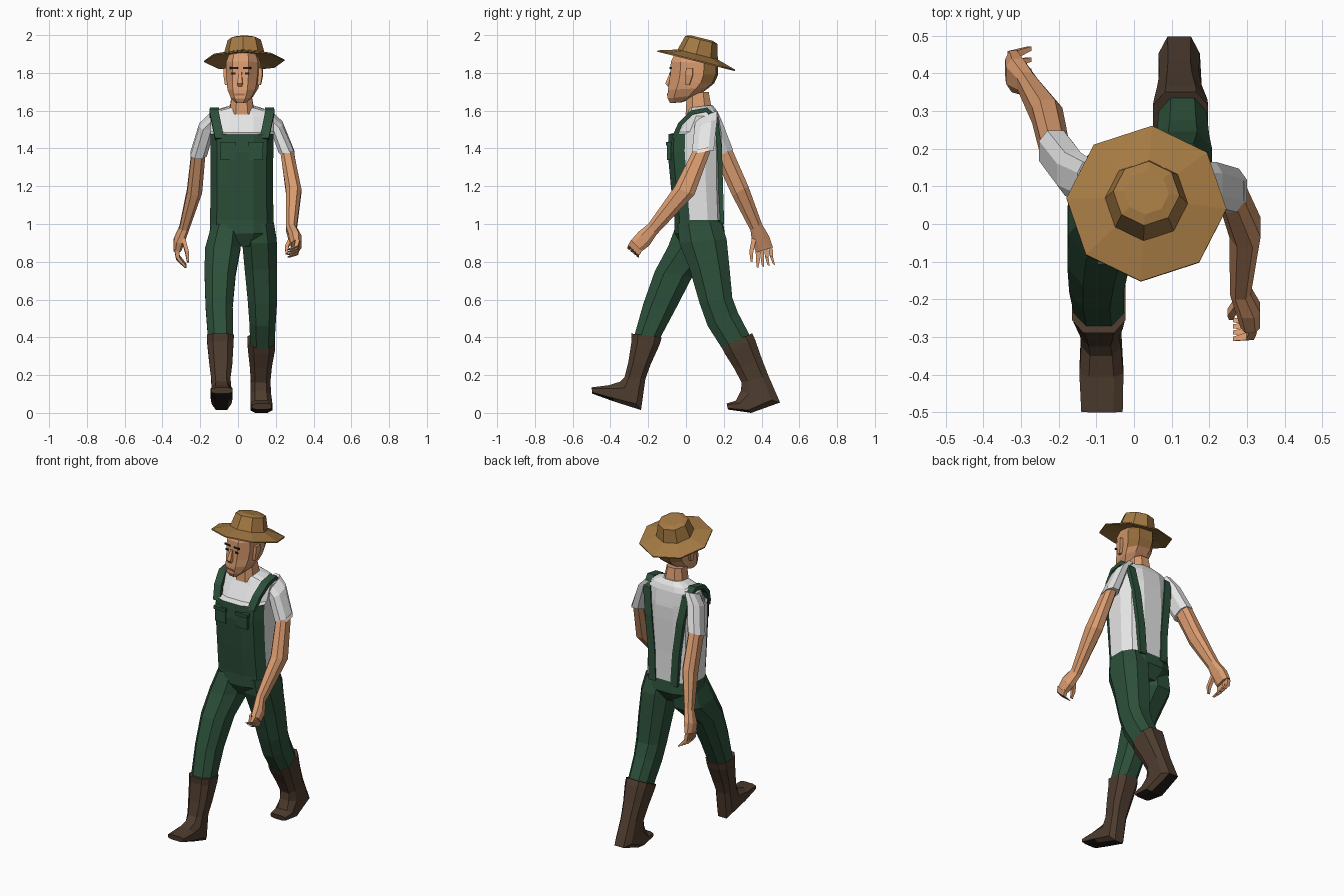
import bpy, bmesh, math
from mathutils import Matrix, Vector


def mat(name, r, g, b):
    m = bpy.data.materials.new(name)
    m.diffuse_color = (r, g, b, 1)
    return m


SKIN = mat("skin", .70, .33, .16)
STRAW = mat("straw", .37, .19, .055)
HAIR = mat("hair", .30, .15, .045)
GREEN = mat("green denim", .026, .08, .042)
WHITE = mat("white cotton", .78, .78, .78)
BOOT = mat("brown leather", .075, .045, .028)
SOLE = mat("dark sole", .018, .013, .011)
DARK = mat("dark brown", .02, .012, .01)
LIP = mat("lip", .42, .15, .085)


def loft(name, rings, mats, n=8, p=.8, rule=None, M=None):
    """Skin rings (x0, x1, front y, front z, back y, back z) into a closed tube."""
    bm = bmesh.new()
    c = math.cos(math.pi / n)
    loops = []
    for x0, x1, yf, zf, yb, zb in rings:
        loop = []
        for i in range(n):
            a = 2 * math.pi * (i + .5) / n
            u, v = (math.copysign(abs(k / c) ** p, k) for k in (math.cos(a), math.sin(a)))
            loop.append(bm.verts.new(((x0 + x1 + u * (x1 - x0)) / 2,
                                      (yf + yb + v * (yb - yf)) / 2,
                                      (zf + zb + v * (zb - zf)) / 2)))
        loops.append(loop)
    for A, B in zip(loops, loops[1:]):
        for i in range(n):
            j = (i + 1) % n
            bm.faces.new((A[i], A[j], B[j], B[i]))
    bm.faces.new(loops[0])
    bm.faces.new(loops[-1])
    bmesh.ops.recalc_face_normals(bm, faces=bm.faces)
    if rule:
        for f in bm.faces:
            f.material_index = rule(f.calc_center_median(), f.normal)
    me = bpy.data.meshes.new(name)
    bm.to_mesh(me)
    bm.free()
    if M:
        me.transform(M)
    for m in mats:
        me.materials.append(m)
    ob = bpy.data.objects.new(name, me)
    bpy.context.collection.objects.link(ob)
    return ob


def box(name, x, y, z, sx, sy, sz, m, M=None):
    r = (x - sx / 2, x + sx / 2, y - sy / 2)
    return loft(name, [r + (z + k * sz / 2, y + sy / 2, z + k * sz / 2) for k in (-1, 1)],
                [m], 4, 1, None, M)


def finger(name, pts, r=.011):
    loft(name, [(x - q, x + q, y - q, z + q / 2, y + q, z - q / 2)
                for (x, y, z), q in zip(pts, (r, r * .9, r * .5))], [SKIN], 4, 1)


# Torso: white shirt with green bib front and waist
def torso_rule(c, n):
    return 1 if c.z < 1.02 or (c.z < 1.475 and c.y < .03 and n.y < -.2) else 0


loft("torso", [(-.09, .12, -.02, .88, .16, .88), (-.15, .19, -.06, .95, .205, .95),
               (-.148, .188, -.06, 1.02, .195, 1.02), (-.145, .185, -.08, 1.2, .19, 1.2),
               (-.145, .187, -.097, 1.38, .19, 1.4), (-.145, .187, -.092, 1.475, .188, 1.48),
               (-.145, .187, -.055, 1.485, .185, 1.5), (-.145, .187, -.0, 1.57, .172, 1.575),
               (-.12, .16, .015, 1.6, .16, 1.605), (-.05, .09, .015, 1.615, .14, 1.63)],
     [WHITE, GREEN], 12, .75, torso_rule)

# Shoulder straps and bib pockets, mirrored about the torso centre
strap = [(.118, -.066, 1.45), (.135, -.03, 1.53), (.148, .03, 1.59), (.146, .11, 1.605),
         (.135, .158, 1.56), (.11, .178, 1.4), (.085, .184, 1.2), (.075, .19, 1.0)]
for side, s in (("left", 1), ("right", -1)):
    rings = []
    for i, (x, y, z) in enumerate(strap):
        a, b = strap[max(i - 1, 0)], strap[min(i + 1, len(strap) - 1)]
        d = Vector((b[1] - a[1], b[2] - a[2])).normalized() * .012
        cx = .021 + s * x
        rings.append((cx - .024, cx + .024, y - d.y, z + d.x, y + d.y, z - d.x))
    loft(side + "_strap", rings, [GREEN], 4, 1)
    box(side + "_bib_pocket_flap", .021 + s * .075, -.092, 1.425, .085, .03, .02, GREEN)
    box(side + "_bib_pocket", .021 + s * .075, -.09, 1.38, .075, .02, .08, GREEN)

# Legs: one striding forward, one trailing
loft("forward_leg", [(-.14, .02, -.05, 1.0, .18, .98), (-.175, .012, -.095, .88, .17, .85),
                     (-.177, -.012, -.165, .75, .033, .72), (-.172, -.028, -.225, .58, -.055, .55),
                     (-.16, -.026, -.272, .415, -.135, .40)], [GREEN])
loft("trailing_leg", [(.02, .19, -.045, 1.0, .185, 1.01), (.022, .205, -.035, .9, .215, .92),
                      (.035, .207, .02, .76, .23, .77), (.052, .207, .072, .58, .245, .61),
                      (.06, .2, .115, .46, .275, .53), (.065, .193, .192, .34, .335, .415)], [GREEN])


# Tall boots with dark soles
def sole_rule(down):
    return lambda c, n: 1 if c.z < .12 and n.dot(Vector(down)) > .85 else 0


loft("forward_boot", [(-.165, -.022, -.29, .42, -.128, .40), (-.163, -.024, -.288, .38, -.14, .36),
                      (-.152, -.03, -.305, .27, -.188, .255), (-.142, -.04, -.325, .19, -.215, .18),
                      (-.14, -.035, -.35, .165, -.238, .015), (-.145, -.028, -.405, .147, -.38, .06),
                      (-.14, -.03, -.5, .135, -.497, .102)],
     [BOOT, SOLE], 8, .65, sole_rule((0, -.3, -.95)))
loft("trailing_boot", [(.05, .197, .19, .345, .35, .422), (.053, .195, .208, .31, .365, .39),
                       (.062, .18, .255, .235, .4, .29), (.068, .172, .295, .16, .435, .2),
                       (.065, .175, .29, .115, .498, .055), (.065, .182, .265, .065, .345, .0),
                       (.075, .178, .215, .05, .222, .018)],
     [BOOT, SOLE], 8, .65, sole_rule((0, .2, -.98)))

# Sleeves, arms and hands
loft("forward_sleeve", [(.13, .19, .05, 1.55, .165, 1.6), (.165, .235, .045, 1.51, .165, 1.555),
                        (.215, .3, .03, 1.37, .147, 1.39)], [WHITE])
loft("forward_arm", [(.222, .292, .038, 1.39, .138, 1.41), (.253, .336, -.062, 1.195, .045, 1.155),
                     (.255, .31, -.2, 1.0, -.155, .945), (.27, .335, -.25, .96, -.195, .885),
                     (.283, .335, -.29, .915, -.235, .855)], [SKIN])
loft("backward_sleeve", [(-.15, -.09, .05, 1.55, .165, 1.6), (-.205, -.12, .075, 1.5, .19, 1.545),
                         (-.252, -.165, .14, 1.345, .248, 1.395)], [WHITE])
loft("backward_arm", [(-.246, -.172, .148, 1.36, .24, 1.405), (-.27, -.19, .245, 1.15, .33, 1.2),
                      (-.31, -.257, .342, .965, .402, 1.0), (-.34, -.28, .35, .9, .44, .935),
                      (-.342, -.3, .37, .85, .46, .875)], [SKIN])
for i in range(4):
    t = i / 3
    y, z = -.28 + .04 * t, .91 - .04 * t
    finger("forward_finger", [(.315, y, z), (.308, y - .018, z - .03), (.268, y - .025 + .01 * t, z - .045)])
    y, z = .378 + .07 * t, .86 + .015 * t
    finger("backward_finger", [(-.325, y, z), (-.318, y + .003, z - .045), (-.277, y + .018 * t, z - .09)])
finger("forward_thumb", [(.28, -.205, .92), (.258, -.235, .88), (.258, -.25, .84)])
finger("backward_thumb", [(-.29, .36, .92), (-.27, .345, .85), (-.265, .347, .80)])

# Neck and head, turned slightly to the side
loft("neck", [(-.045, .085, -.002, 1.58, .135, 1.615), (-.032, .07, .005, 1.69, .12, 1.7)], [SKIN])
TURN = Matrix.Translation((.03, .045, 0)) @ Matrix.Rotation(math.radians(-8), 4, 'Z') \
    @ Matrix.Translation((0, -.045, 0))
loft("head", [(-.028, .028, -.083, 1.64, -.02, 1.645), (-.055, .055, -.095, 1.665, .06, 1.68),
              (-.075, .075, -.092, 1.71, .115, 1.72), (-.08, .08, -.084, 1.755, .145, 1.745),
              (-.084, .084, -.079, 1.8, .165, 1.79), (-.085, .085, -.075, 1.86, .165, 1.85),
              (-.07, .07, -.05, 1.91, .14, 1.88)], [SKIN, HAIR], 8, .75,
     lambda c, n: 1 if c.z > 1.745 and c.y > .075 else 0, TURN)
loft("nose", [(-.007, .007, -.084, 1.805, -.07, 1.805), (-.014, .014, -.109, 1.745, -.07, 1.74),
              (-.01, .01, -.096, 1.728, -.07, 1.728)], [SKIN], 4, 1, None, TURN)
box("mouth", 0, -.094, 1.685, .05, .008, .01, LIP, TURN)
for side, s in (("left", 1), ("right", -1)):
    box(side + "_eye", s * .036, -.079, 1.797, .02, .008, .011, DARK, TURN)
    box(side + "_brow", s * .036, -.077, 1.826, .044, .009, .009, DARK, TURN)
    loft(side + "_ear", [(s * .085 - .01, s * .085 + .01, .01, 1.735, .03, 1.735),
                         (s * .09 - .014, s * .09 + .014, .01, 1.79, .05, 1.79),
                         (s * .09 - .012, s * .09 + .012, .015, 1.825, .05, 1.825)],
         [SKIN], 4, 1, None, TURN)

# Eight-sided straw hat, tilted back with a drooping brim
TILT = Matrix.Translation((.033, .062, 1.897)) @ Matrix.Rotation(math.radians(-14), 4, 'X') \
    @ Matrix.Rotation(math.radians(18.5), 4, 'Z')
profile = [(.08, -.012), (.213, -.037), (.213, -.03), (.11, 0), (.088, .08), (.06, .09)]
loft("straw_hat", [(-r * .924, r * .924, -r * .924, z, r * .924, z) for r, z in profile],
     [STRAW], 8, 1, None, TILT)
